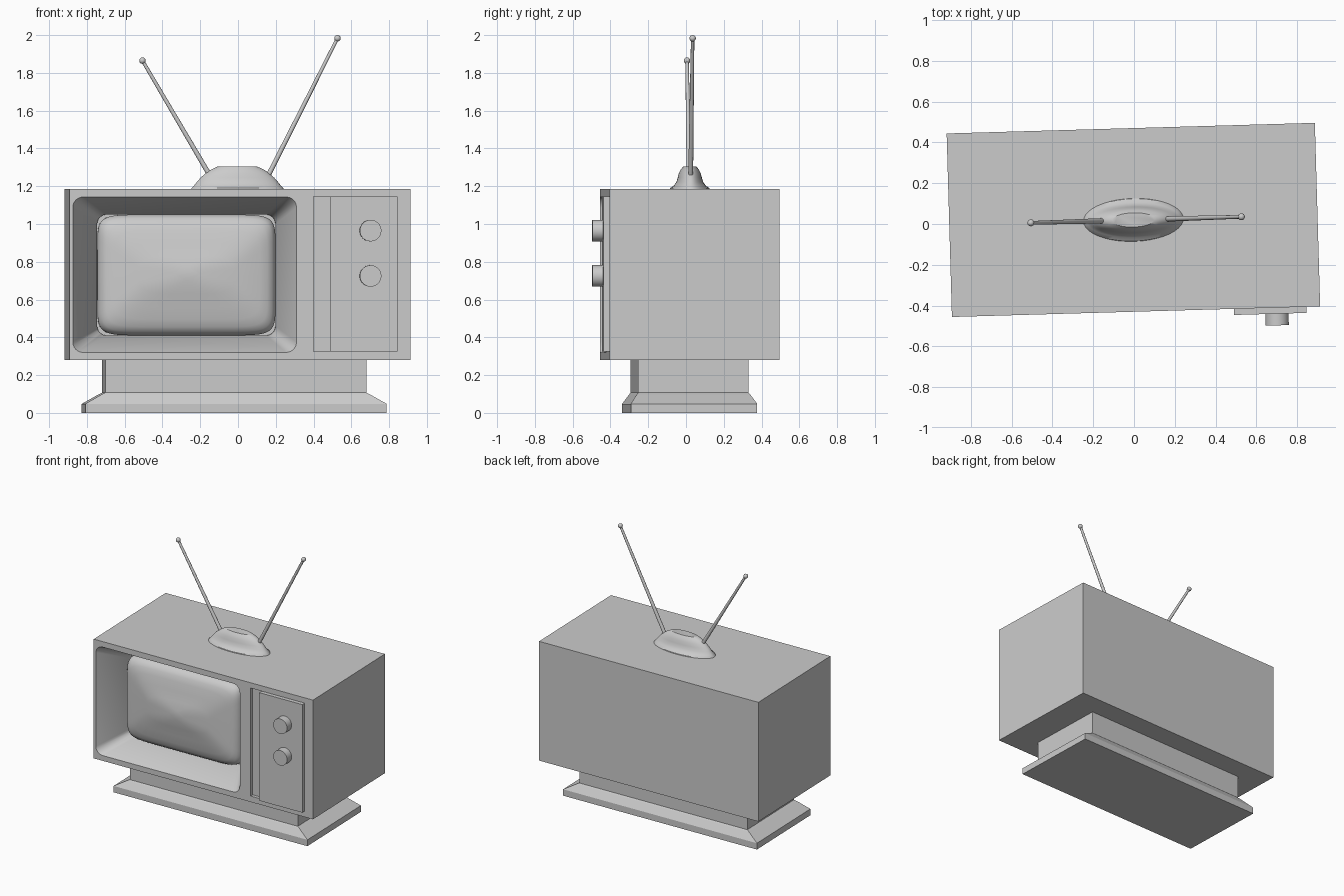
import bpy, bmesh
from math import cos, sin, pi, radians, copysign
from mathutils import Matrix, Vector

if "Cube" in bpy.data.objects:
    bpy.data.objects.remove(bpy.data.objects["Cube"])

GREY = (0.6, 0.6, 0.6, 1)
mat = bpy.data.materials.new("plain grey")
mat.use_nodes = True
mat.diffuse_color = GREY
mat.node_tree.nodes["Principled BSDF"].inputs["Base Color"].default_value = GREY

# The whole set is turned slightly on its stand
PLACE = Matrix.Translation((-0.003, 0.02, 0)) @ Matrix.Rotation(radians(1.65), 4, "Z")
FRONT = -0.45


def finish(name, bm, smooth=True):
    bmesh.ops.recalc_face_normals(bm, faces=bm.faces)
    mesh = bpy.data.meshes.new(name)
    bm.to_mesh(mesh)
    bm.free()
    mesh.materials.append(mat)
    obj = bpy.data.objects.new(name, mesh)
    bpy.context.collection.objects.link(obj)
    obj.matrix_world = PLACE
    if smooth:
        shade(obj)
    return obj


def shade(obj):
    bpy.ops.object.select_all(action="DESELECT")
    obj.select_set(True)
    bpy.context.view_layer.objects.active = obj
    bpy.ops.object.shade_smooth_by_angle(angle=radians(35))


def loft(name, rings, smooth=True):
    """Skin a list of equal-length rings and cap both ends."""
    bm = bmesh.new()
    loops = [[bm.verts.new(p) for p in ring] for ring in rings]
    for a, b in zip(loops, loops[1:]):
        for i in range(len(a)):
            j = (i + 1) % len(a)
            bm.faces.new((a[i], a[j], b[j], b[i]))
    bm.faces.new(loops[0])
    bm.faces.new(loops[-1])
    return finish(name, bm, smooth)


def box(name, x, y, z):
    ring = lambda h: [(x[0], y[0], h), (x[1], y[0], h), (x[1], y[1], h), (x[0], y[1], h)]
    return loft(name, [ring(z[0]), ring(z[1])], False)


def rounded(x0, x1, z0, z1, r, y, steps=6):
    """Upright rounded rectangle."""
    corners = [(x1 - r, z1 - r), (x0 + r, z1 - r), (x0 + r, z0 + r), (x1 - r, z0 + r)]
    return [(cx + r * cos((k + s / steps) * pi / 2), y, cz + r * sin((k + s / steps) * pi / 2))
            for k, (cx, cz) in enumerate(corners) for s in range(steps + 1)]


def pillow(cx, cz, a, b, y, power, n=64):
    """Upright superellipse."""
    f = lambda v: copysign(abs(v) ** (2 / power), v)
    return [(cx + a * f(cos(t)), y, cz + b * f(sin(t))) for t in (2 * pi * i / n for i in range(n))]


def rod(name, start, end, r1, r2, sides=16):
    start, end = Vector(start), Vector(end)
    d = end - start
    bm = bmesh.new()
    m = Matrix.Translation((start + end) / 2) @ d.to_track_quat("Z", "Y").to_matrix().to_4x4()
    bmesh.ops.create_cone(bm, cap_ends=True, segments=sides, radius1=r1, radius2=r2,
                          depth=d.length, matrix=m)
    return finish(name, bm)


# Cabinet with a tapered screen well and a shallow slot beside the controls
cabinet = box("cabinet", (-0.903, 0.903), (FRONT, 0.45), (0.28, 1.185))
well = loft("well_cutter", [
    rounded(-0.885, 0.30, 0.32, 1.143, 0.055, FRONT - 0.05),
    rounded(-0.885, 0.30, 0.32, 1.143, 0.055, FRONT),
    rounded(-0.75, 0.195, 0.41, 1.05, 0.05, FRONT + 0.21),
    rounded(-0.75, 0.195, 0.41, 1.05, 0.05, FRONT + 0.24)])
slot = box("slot_cutter", (0.39, 0.48), (FRONT - 0.05, FRONT + 0.025), (0.325, 1.145))
for cutter in (well, slot):
    cutter.hide_render = True
    bpy.context.view_layer.objects.active = cabinet
    mod = cabinet.modifiers.new("cut", "BOOLEAN")
    mod.operation = "DIFFERENCE"
    mod.solver = "EXACT"
    mod.object = cutter
    bpy.ops.object.modifier_apply(modifier=mod.name)
    bpy.data.objects.remove(cutter)
shade(cabinet)

# Bulging picture tube: (inset, depth behind the front, squareness)
tube = [(0, 0.235, 9), (0, 0.20, 9), (0.006, 0.175, 9), (0.02, 0.153, 8.5), (0.045, 0.137, 8),
        (0.085, 0.125, 7), (0.15, 0.112, 6), (0.22, 0.099, 4)]
rings = [pillow(-0.277, 0.73, 0.472 - i, 0.32 - i, FRONT + d, p) for i, d, p in tube]
rings.append(pillow(-0.277, 0.735, 0.06, 0.035, FRONT + 0.082, 2))
loft("screen", rings)

# Control panel and knobs
box("control_panel", (0.48, 0.835), (FRONT - 0.03, FRONT + 0.03), (0.325, 1.145))
for label, z in (("upper", 0.965), ("lower", 0.725)):
    rod(label + "_knob", (0.69, FRONT - 0.02, z), (0.69, FRONT - 0.087, z), 0.057, 0.057, 32)

# Pedestal: plinth with sloped shoulder, then neck
def slab(w, d, z):
    return [(-0.017 + sx * w / 2, sy * d / 2, z) for sx, sy in ((-1, -1), (1, -1), (1, 1), (-1, 1))]


loft("plinth", [slab(1.596, 0.669, 0), slab(1.596, 0.669, 0.048),
                slab(1.42, 0.60, 0.098), slab(1.383, 0.585, 0.107)], False)
loft("neck", [slab(1.383, 0.585, 0.09), slab(1.383, 0.585, 0.285)], False)

# Antenna foot: (half length, half width, height)
foot = [(0.247, 0.107, 1.18), (0.243, 0.104, 1.19), (0.23, 0.085, 1.203), (0.215, 0.071, 1.222),
        (0.195, 0.064, 1.245), (0.17, 0.058, 1.268), (0.14, 0.048, 1.288), (0.105, 0.035, 1.304)]
loft("antenna_foot", [[(a * cos(2 * pi * i / 40), b * sin(2 * pi * i / 40), z) for i in range(40)]
                      for a, b, z in foot])

# Rods with ball tips
for label, base, tip in (("right", (-0.145, 0, 1.255), (-0.503, 0, 1.865)),
                         ("left", (0.16, 0, 1.25), (0.53, 0, 1.983))):
    rod(label + "_antenna", base, tip, 0.013, 0.009)
    bm = bmesh.new()
    bmesh.ops.create_uvsphere(bm, u_segments=16, v_segments=10, radius=0.017,
                              matrix=Matrix.Translation(tip))
    finish(label + "_antenna_tip", bm)
